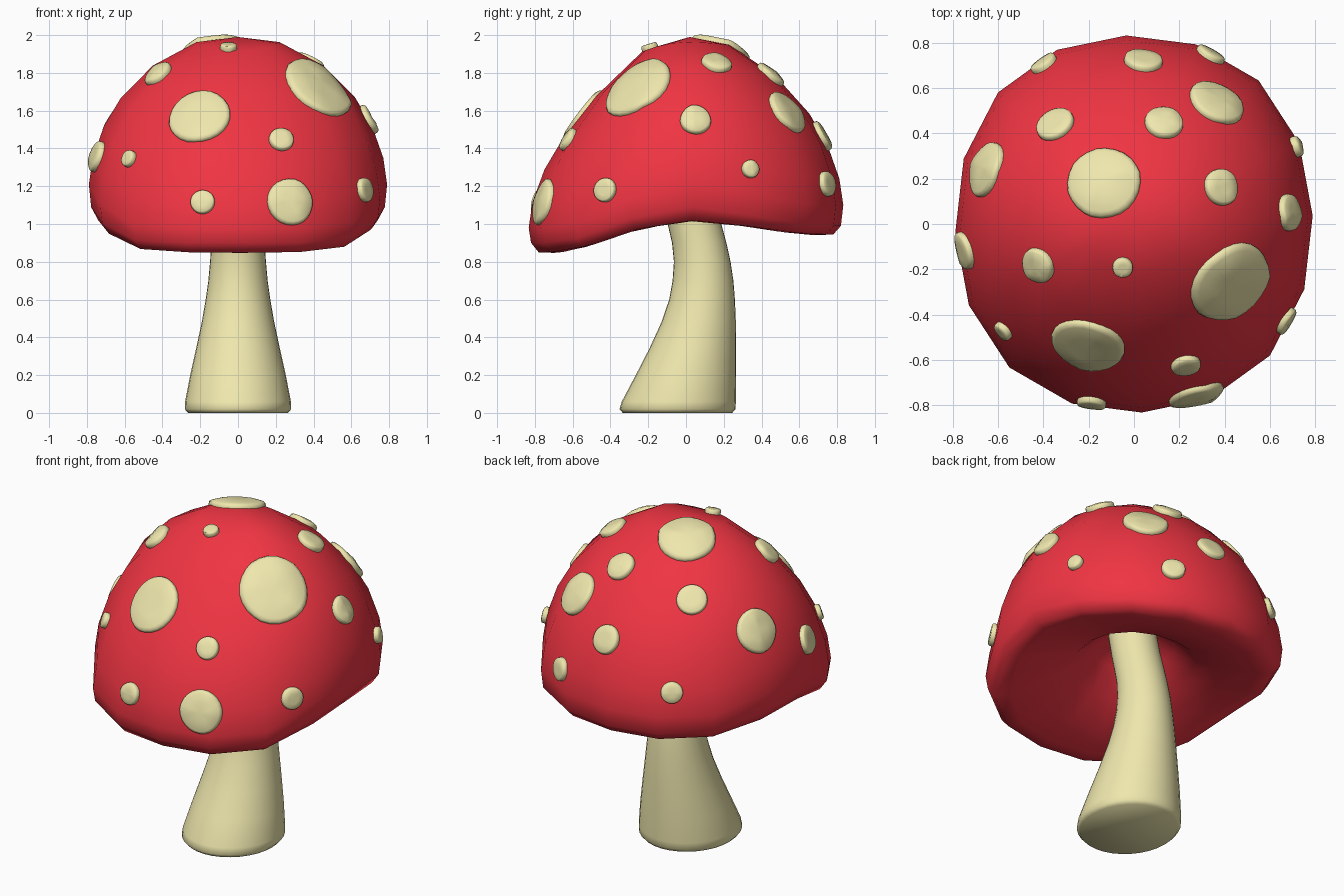
import bpy, bmesh, math
from mathutils import Vector
from mathutils.bvhtree import BVHTree

if "Cube" in bpy.data.objects:
    bpy.data.objects.remove(bpy.data.objects["Cube"])


def material(name, rgb):
    m = bpy.data.materials.new(name)
    m.diffuse_color = (*rgb, 1)
    m.use_nodes = True
    m.node_tree.nodes["Principled BSDF"].inputs["Base Color"].default_value = m.diffuse_color
    return m


RED = material("red", (0.87, 0.035, 0.055))
CREAM = material("cream", (0.86, 0.80, 0.42))


def skin(bm, rings, start=None, end=None):
    """Bridge rings of points; cap the ends with a pole point or an n-gon."""
    vs = [[bm.verts.new(p) for p in ring] for ring in rings]
    n = len(vs[0])
    for a, b in zip(vs, vs[1:]):
        for i in range(n):
            j = (i + 1) % n
            bm.faces.new((a[i], a[j], b[j], b[i]))
    for ring, pole in ((vs[0], start), (vs[-1], end)):
        if pole is None:
            bm.faces.new(ring)
        else:
            c = bm.verts.new(pole)
            for i in range(n):
                bm.faces.new((ring[i], ring[(i + 1) % n], c))


def finish(name, bm, mat, angle=180):
    bmesh.ops.recalc_face_normals(bm, faces=bm.faces)
    me = bpy.data.meshes.new(name)
    bm.to_mesh(me)
    bm.free()
    me.materials.append(mat)
    ob = bpy.data.objects.new(name, me)
    bpy.context.collection.objects.link(ob)
    bpy.ops.object.select_all(action='DESELECT')
    ob.select_set(True)
    bpy.context.view_layer.objects.active = ob
    bpy.ops.object.shade_smooth_by_angle(angle=math.radians(angle))
    return ob


# Cap: 16-sided dome drooping at front and back, with a well for the stem below
# each ring: radius, height, front droop, back droop
CAP = [(0.22, 1.963, .23, .07), (0.45, 1.84, .23, .08), (0.62, 1.67, .23, .09),
       (0.71, 1.52, .23, .10), (0.77, 1.35, .23, .11), (0.79, 1.21, .23, .11),
       (0.778, 1.09, .19, .10), (0.74, 1.02, .17, .075), (0.66, 1.015, .17, .075),
       (0.50, 1.04, .17, .07), (0.33, 1.075, .15, .06), (0.22, 1.17, .10, .05),
       (0.12, 1.25, .05, .05)]


def cap_ring(r, z, front, back):
    pts = []
    for i in range(16):
        t = math.radians(2.5 + 22.5 * i)
        q = r * (1 + 0.032 * math.sin(2 * t) ** 2)  # slightly squared outline
        x, y = q * math.cos(t), 1.055 * q * math.sin(t)
        s = math.sin(min(abs(y) / 0.75, 1) * math.pi / 2) ** 2
        pts.append((x, y, z - s * (front if y < 0 else back)))
    return pts


bm = bmesh.new()
skin(bm, [cap_ring(*c) for c in CAP], (0, 0.02, 1.99), (0, 0.02, 1.26))
bmesh.ops.recalc_face_normals(bm, faces=bm.faces)
surface = BVHTree.FromBMesh(bm)
finish("cap", bm, RED)

# Stem: leaning, tapered. each ring: height, centre y, half width x, half depth y
STEM = [(0, -0.045, .265, .29), (0.02, -0.045, .282, .307), (0.06, -0.038, .28, .302),
        (0.2, 0.0, .253, .266), (0.34, 0.036, .222, .23), (0.48, 0.067, .192, .197),
        (0.6, 0.085, .171, .174), (0.7, 0.09, .157, .161), (0.8, 0.086, .148, .15),
        (0.9, 0.07, .141, .144), (1.0, 0.045, .138, .142), (1.1, 0.018, .136, .14),
        (1.27, -0.02, .134, .138)]
bm = bmesh.new()
skin(bm, [[(rx * math.cos(t), cy + ry * math.sin(t), z)
           for t in (i * math.tau / 32 for i in range(32))]
          for z, cy, rx, ry in STEM])
finish("stem", bm, CREAM, 75)

# Spots: raised rounded discs hugging the cap. x, y, z, radius
SPOTS = [(-.145, .20, 1.97, .172), (.435, -.27, 1.735, .205), (-.21, -.55, 1.58, .168),
         (.28, -.775, 1.12, .128), (-.19, -.81, 1.12, .065), (.23, -.63, 1.45, .067),
         (-.05, -.19, 1.93, .045), (-.44, -.19, 1.81, .084), (-.61, -.50, 1.36, .046),
         (-.77, -.125, 1.365, .085), (.70, -.445, 1.185, .065), (.685, .05, 1.55, .085),
         (.395, .165, 1.87, .083), (.71, .34, 1.29, .049), (.38, .565, 1.61, .13),
         (.345, .76, 1.215, .068), (.135, .475, 1.83, .087), (.045, .745, 1.48, .086),
         (-.36, .46, 1.73, .088), (-.67, .245, 1.53, .13), (-.40, .71, 1.25, .063)]
# ring radius factor, lift above the cap
DISC = [(0.97, -0.02), (1.0, 0.008), (0.97, 0.021), (0.87, 0.027), (0.45, 0.028)]

for k, (x, y, z, r) in enumerate(SPOTS):
    c = surface.find_nearest(Vector((x, y, z)))[0]
    # average the facet normals around the spot
    n = Vector()
    for d in range(8):
        a = d * math.tau / 8
        probe = c + r * Vector((math.cos(a), math.sin(a), math.sin(2 * a)))
        n += surface.find_nearest(probe)[1]
    n.normalize()
    u = n.cross(Vector((0, 0, 1))).normalized()
    v = n.cross(u)
    rings = []
    for f, lift in DISC:
        ring = []
        for i in range(24):
            a = i * math.tau / 24
            p = c + f * r * (math.cos(a) * u + math.sin(a) * v)
            ring.append(surface.find_nearest(p)[0] + n * lift)
        rings.append(ring)
    bm = bmesh.new()
    skin(bm, rings, None, c + n * 0.028)
    finish(f"spot_{k + 1:02d}", bm, CREAM, 60)
